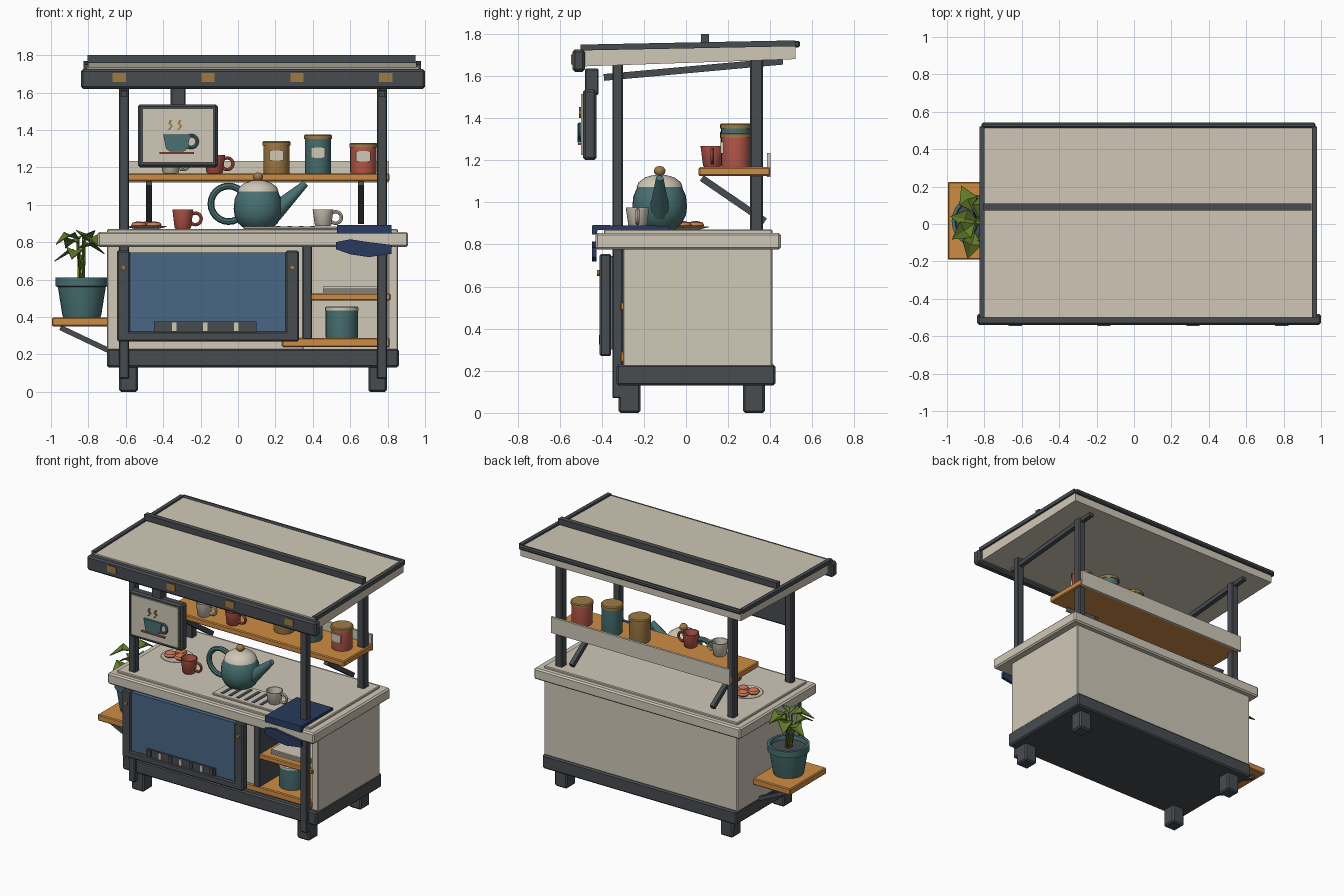
import bpy, bmesh, math
from mathutils import Vector, Matrix

if "Cube" in bpy.data.objects:
    bpy.data.objects.remove(bpy.data.objects["Cube"])

def material(name, r, g, b):
    m = bpy.data.materials.new(name)
    lin = [((c / 255 + 0.055) / 1.055) ** 2.4 for c in (r, g, b)]
    m.diffuse_color = (*lin, 1)
    m.use_nodes = True
    m.node_tree.nodes["Principled BSDF"].inputs["Base Color"].default_value = m.diffuse_color
    return m

CHAR = material("charcoal", 72, 76, 80)
CREAM = material("cream", 208, 200, 184)
WOOD = material("warm wood", 206, 140, 68)
BLUE = material("slate blue", 72, 102, 134)
NAVY = material("navy cloth", 40, 58, 94)
TEAL = material("teal", 72, 112, 113)
RED = material("brick red", 184, 88, 74)
GOLD = material("ochre", 158, 122, 68)
GREEN = material("leaf green", 96, 122, 40)
BUN = material("pastry", 208, 122, 84)

def finish(name, bm, mat, bevel=0, smooth=False):
    bmesh.ops.recalc_face_normals(bm, faces=bm.faces)
    me = bpy.data.meshes.new(name)
    bm.to_mesh(me)
    bm.free()
    me.materials.append(mat)
    ob = bpy.data.objects.new(name, me)
    bpy.context.collection.objects.link(ob)
    if bevel:
        mod = ob.modifiers.new("bevel", 'BEVEL')
        mod.width, mod.segments = bevel, 1
    if smooth:
        bpy.ops.object.select_all(action='DESELECT')
        bpy.context.view_layer.objects.active = ob
        ob.select_set(True)
        bpy.ops.object.shade_smooth_by_angle(angle=math.radians(40))
    return ob

def box(name, x, y, z, mat, bevel=0.006):
    bm = bmesh.new()
    bmesh.ops.create_cube(bm, size=1)
    for v in bm.verts:
        v.co = [(a[0] + a[1]) / 2 + c * (a[1] - a[0]) for a, c in zip((x, y, z), v.co)]
    return finish(name, bm, mat, bevel)

def prism(name, pts, axis, a, b, mat, bevel=0):
    """Outline (y,z) pushed along x, or (x,z) pushed along y."""
    bm = bmesh.new()
    put = (lambda p, t: (t, *p)) if axis == 'x' else (lambda p, t: (p[0], t, p[1]))
    f = bm.faces.new([bm.verts.new(put(p, a)) for p in pts])
    ext = bmesh.ops.extrude_face_region(bm, geom=[f])['geom']
    d = (b - a, 0, 0) if axis == 'x' else (0, b - a, 0)
    bmesh.ops.translate(bm, vec=d, verts=[v for v in ext if isinstance(v, bmesh.types.BMVert)])
    return finish(name, bm, mat, bevel)

def beam(name, p, q, r1, mat, r2=None, sides=4):
    """Straight bar between two points; square or round, may taper."""
    p, q = Vector(p), Vector(q)
    bm = bmesh.new()
    k = 2 ** 0.5 if sides == 4 else 1
    bmesh.ops.create_cone(bm, cap_ends=True, segments=sides, radius1=r1 * k,
                          radius2=(r1 if r2 is None else r2) * k, depth=(q - p).length)
    if sides == 4:
        bmesh.ops.rotate(bm, verts=bm.verts, matrix=Matrix.Rotation(math.pi / 4, 3, 'Z'))
    rot = (q - p).to_track_quat('Z', 'Y').to_matrix().to_4x4()
    bm.transform(Matrix.Translation((p + q) / 2) @ rot)
    return finish(name, bm, mat, 0, sides > 4)

def lathe(name, prof, loc, mat, n=24):
    bm = bmesh.new()
    rings = [[bm.verts.new((loc[0] + r * math.cos(2 * math.pi * i / n),
                            loc[1] + r * math.sin(2 * math.pi * i / n), loc[2] + z))
              for i in range(n)] for r, z in prof]
    for a, b in zip(rings, rings[1:]):
        for i in range(n):
            bm.faces.new((a[i], a[(i + 1) % n], b[(i + 1) % n], b[i]))
    bm.faces.new(rings[0])
    bm.faces.new(rings[-1])
    return finish(name, bm, mat, 0, True)

def ring(name, c, R, r, mat, sx=1):
    bpy.ops.mesh.primitive_torus_add(location=c, rotation=(math.pi / 2, 0, 0), major_radius=R,
                                     minor_radius=r, major_segments=24, minor_segments=8)
    ob = bpy.context.object
    ob.name, ob.scale.x = name, sx
    ob.data.materials.append(mat)
    bpy.ops.object.shade_smooth_by_angle(angle=math.radians(40))

# cabinet: feet, plinth, body panels around an open bay, counter
for i, x in enumerate((-0.585, 0.747)):
    for j, y in enumerate((-0.268, 0.322)):
        box(f"foot_{i}{j}", (x - .05, x + .05), (y - .052, y + .052), (0, .15), CHAR, .01)
box("plinth", (-.70, .86), (-.33, .425), (.13, .23), CHAR, .01)
box("cabinet_body", (-.70, .35), (-.30, .41), (.22, .79), CREAM)
box("cabinet_right_wall", (.80, .855), (-.30, .41), (.22, .79), CREAM)
box("cabinet_back_wall", (.34, .81), (.15, .41), (.22, .79), CREAM, 0)
box("bay_jamb", (.345, .395), (-.315, .15), (.28, .78), CHAR)
box("counter", (-.75, .91), (-.43, .45), (.775, .855), CREAM, .01)
box("counter_top_inset", (-.70, .855), (-.39, .41), (.85, .87), CREAM, .005)
box("bay_upper_shelf", (.385, .815), (-.312, .16), (.487, .525), WOOD)
box("bay_lower_shelf", (.235, .81), (-.312, .16), (.24, .288), WOOD)
lathe("bay_canister", [(.085, 0), (.087, .01), (.087, .15)], (.555, -.17, .288), TEAL)
lathe("bay_canister_lid", [(.09, 0), (.09, .015), (.084, .02)], (.555, -.17, .435), CREAM)
for i in range(3):
    box(f"napkin_{i}", (.455, .755), (-.27, -.05), (.527 + i * .013, .536 + i * .013), CREAM, 0)

# sliding door with frame, knobs and vent
box("door_panel", (-.60, .28), (-.395, -.35), (.30, .745), BLUE, 0)
for i, x in enumerate((-.613, .29)):
    box(f"door_stile_{i}", (x - .035, x + .035), (-.41, -.355), (.27, .755), CHAR, .008)
    beam(f"door_knob_{i}", (x, -.40, .665), (x, -.422, .665), .014, GOLD, sides=12)
box("door_bottom_rail", (-.647, .325), (-.41, -.355), (.27, .322), CHAR, .008)
box("vent", (-.45, .10), (-.405, -.37), (.32, .375), CHAR, 0)
for i in range(7):
    x = -.425 + i * .083
    box(f"vent_slat_{i}", (x - .012, x + .012), (-.413, -.40), (.325, .37), CREAM if i % 2 else CHAR, 0)

# posts, roof rails and shelf braces, left and right
for i, x in enumerate((-.61, .77)):
    box(f"front_post_{i}", (x - .027, x + .027), (-.35, -.30), (.07, 1.67), CHAR)
    box(f"back_post_{i}", (x - .027, x + .027), (.305, .365), (.07, 1.69), CHAR)
    beam(f"roof_rail_{i}", (x, -.39, 1.593), (x, .46, 1.67), .016, CHAR)
for i, x in enumerate((-.475, .657)):
    beam(f"shelf_brace_{i}", (x, .075, 1.115), (x, .375, .91), .016, CHAR)

# roof
prism("roof", [(-.5, 1.645), (.52, 1.68), (.52, 1.757), (-.5, 1.735)], 'x', -.805, .965, CREAM)
box("roof_fascia", (-.84, 1.0), (-.54, -.48), (1.62, 1.725), CHAR, .012)
for i in range(4):
    x = -.635 + i * .475
    box(f"fascia_plate_{i}", (x - .035, x + .035), (-.545, -.537), (1.655, 1.703), GOLD, 0)
box("roof_back_bead", (-.815, .97), (.512, .542), (1.735, 1.767), CHAR, .008)
for i, x in enumerate((-.812, .965)):
    beam(f"roof_side_trim_{i}", (x, -.5, 1.735), (x, .52, 1.755), .014, CHAR)
box("roof_cross_bar", (-.805, .95), (.072, .11), (1.758, 1.8), CHAR, 0)

# hanging sign with cup picture
box("sign_hanger", (-.36, -.28), (-.48, -.415), (1.51, 1.635), CHAR)
box("sign_frame", (-.535, -.107), (-.49, -.425), (1.20, 1.537), CHAR, .012)
box("sign_panel", (-.51, -.132), (-.499, -.48), (1.225, 1.515), CREAM, 0)
prism("sign_cup", [(-.40, 1.375), (-.255, 1.375), (-.27, 1.30), (-.29, 1.285), (-.365, 1.285),
                   (-.385, 1.30)], 'y', -.515, -.495, TEAL)
ring("sign_cup_handle", (-.25, -.505, 1.338), .032, .009, TEAL)
box("sign_saucer", (-.42, -.235), (-.512, -.495), (1.272, 1.282), RED, 0)
for i, x in enumerate((-.365, -.315)):
    s = [(0, 1.40), (.018, 1.42), (.004, 1.435), (.012, 1.452)]
    prism(f"sign_steam_{i}", [(x + a, z) for a, z in s] + [(x + a - .012, z) for a, z in s[::-1]],
          'y', -.507, -.497, GOLD)

# back shelf with canisters
box("back_shelf", (-.63, .81), (.06, .40), (1.125, 1.167), WOOD)
box("back_shelf_board", (-.63, .805), (.385, .402), (1.12, 1.235), CREAM, 0)
for name, x, h, mat in (("ochre", .206, .173, GOLD), ("teal", .428, .208, TEAL), ("red", .67, .163, RED)):
    lathe(f"{name}_canister", [(.068, 0), (.07, .008), (.07, h - .02)], (x, .237, 1.167), mat)
    lathe(f"{name}_canister_lid", [(.075, 0), (.075, .018), (.068, .024)], (x, .237, 1.143 + h), GOLD)
    box(f"{name}_canister_label", (x - .038, x + .038), (.163, .185), (1.167 + h * .4, 1.167 + h * .4 + .055), CREAM, 0)

# cups
def cup(name, x, y, z, mat, h=.1):
    lathe(name, [(.038, 0), (.044, .006), (.056, h), (.05, h), (.04, .02)], (x, y, z), mat)
    ring(name + "_handle", (x + .067, y, z + h * .52), .031, .009, mat)

cup("shelf_white_cup", -.36, .125, 1.167, CREAM)
cup("shelf_red_cup", -.125, .125, 1.167, RED)
cup("counter_red_cup", -.295, -.14, .87, RED, .105)
cup("counter_white_cup", .455, -.23, .885, CREAM, .09)

# teapot
T = (.107, -.125, 0)
lathe("teapot_body", [(.07, .87), (.105, .9), (.125, .94), (.13, .98), (.125, 1.03), (.105, 1.075), (.09, 1.09)], T, TEAL)
lathe("teapot_lid", [(.11, 1.072), (.1, 1.095), (.07, 1.118), (.03, 1.13), (.005, 1.132)], T, CREAM)
lathe("teapot_knob", [(.012, 1.125), (.026, 1.14), (.027, 1.155), (.018, 1.168), (.004, 1.172)], T, GOLD, 16)
beam("teapot_spout", (.19, -.125, .955), (.362, -.125, 1.115), .05, TEAL, .018, 16)
ring("teapot_handle", (-.05, -.125, 1.005), .095, .018, TEAL)

# plate with pastries, drip tray, cloth
lathe("plate", [(.06, 0), (.11, .012), (.105, .015), (.06, .006)], (-.49, 0, .87), CREAM)
for i, (x, y) in enumerate(((-.53, -.02), (-.45, -.015), (-.49, .045))):
    lathe(f"pastry_{i}", [(.032, 0), (.042, .012), (.034, .026), (.008, .033)], (x, y, .878), BUN, 16)
box("drip_tray", (.03, .53), (-.34, -.12), (.868, .884), CREAM, .004)
for i in range(6):
    x = .09 + i * .062
    box(f"tray_slot_{i}", (x - .012, x + .012), (-.31, -.15), (.88, .887), CHAR, 0)
prism("cloth_top", [(-.08, .868), (-.08, .888), (-.445, .892), (-.447, .846), (-.425, .846), (-.42, .868)],
      'x', .53, .82, NAVY)
prism("cloth_drape", [(.525, .80), (.60, .815), (.70, .80), (.82, .785), (.82, .738), (.70, .72), (.60, .735), (.525, .762)],
      'y', -.447, -.425, NAVY)

# side shelf with potted plant
box("side_shelf", (-.995, -.69), (-.19, .225), (.35, .397), WOOD)
for i, y in enumerate((-.12, .15)):
    beam(f"side_shelf_brace_{i}", (-.95, y, .343), (-.69, y, .22), .014, CHAR)
P = (-.835, .015, 0)
lathe("pot", [(.1, .397), (.105, .415), (.128, .56), (.14, .565), (.14, .61), (.122, .61), (.115, .57)], P, TEAL)
lathe("soil", [(.118, .565), (.118, .582)], P, CHAR)
for i, (ang, z, reach) in enumerate(((115, .80, .11), (170, .73, .05), (215, .82, .07), (255, .74, .11),
                                     (300, .81, .08), (20, .77, .03), (75, .83, .07))):
    d = Vector((math.cos(math.radians(ang)), math.sin(math.radians(ang)), 0))
    s = Vector((-d.y, d.x, 0))
    foot = Vector((P[0], P[1], .57)) + d * .02
    base = Vector((P[0], P[1], z)) + d * (reach - .05)
    beam(f"stem_{i}", foot, base, .007, GREEN, .005, 6)
    bm = bmesh.new()
    up = Vector((0, 0, 1))
    a, m, t, l, r = [bm.verts.new(base + v) for v in (
        Vector(), d * .07 + up * .015, d * .15 - up * .03,
        d * .06 + s * .052 + up * .035, d * .06 - s * .052 + up * .035)]
    for f in ((a, m, l), (m, t, l), (a, r, m), (m, r, t)):
        bm.faces.new(f)
    leaf = finish(f"leaf_{i}", bm, GREEN)
    leaf.modifiers.new("thickness", 'SOLIDIFY').thickness = .005
